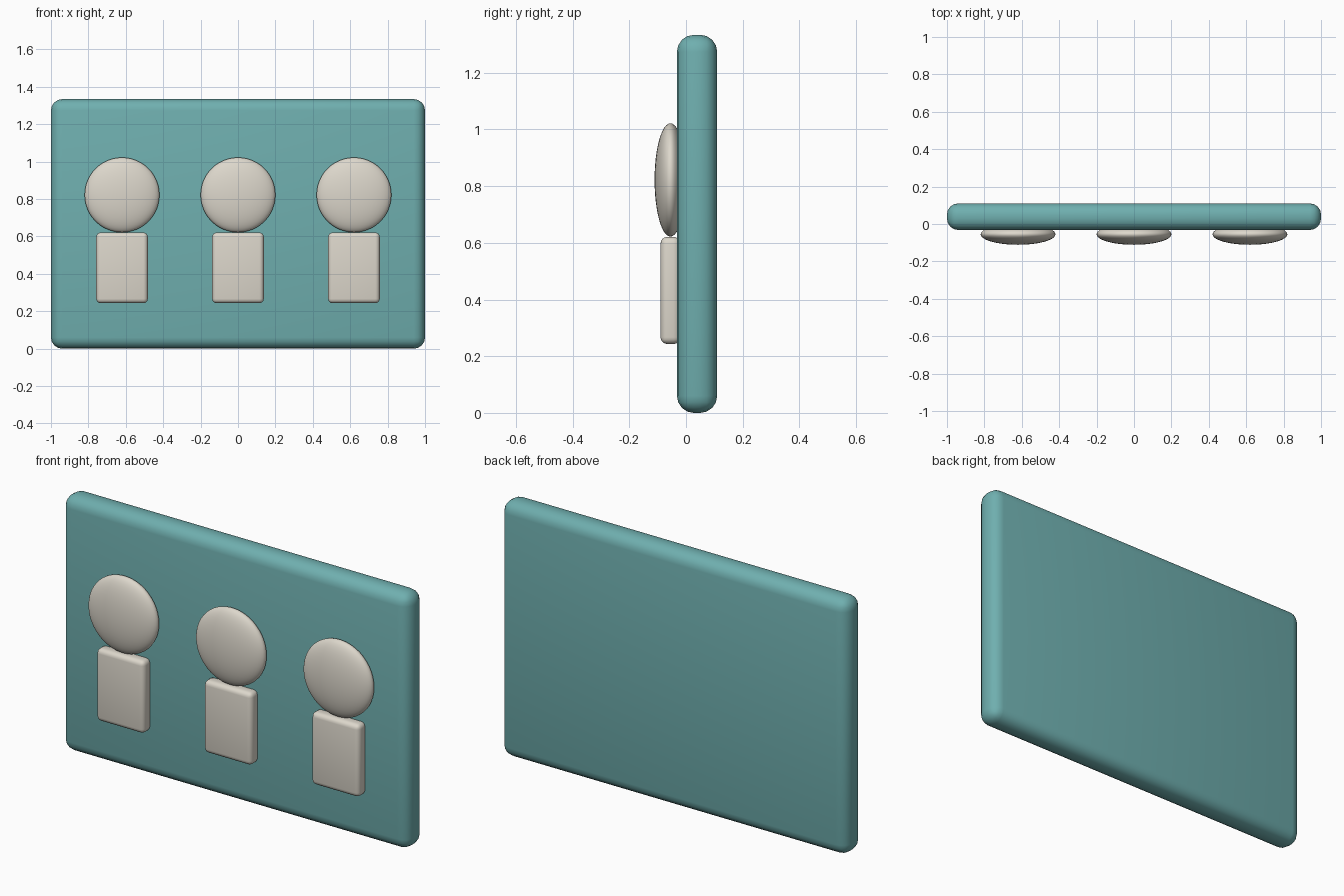
import bpy

if "Cube" in bpy.data.objects:
    bpy.data.objects.remove(bpy.data.objects["Cube"])


def smooth(obj):
    bpy.ops.object.select_all(action='DESELECT')
    obj.select_set(True)
    bpy.context.view_layer.objects.active = obj
    bpy.ops.object.shade_smooth_by_angle()


def material(name, color):
    mat = bpy.data.materials.new(name)
    mat.diffuse_color = color
    mat.use_nodes = True
    mat.node_tree.nodes["Principled BSDF"].inputs["Base Color"].default_value = mat.diffuse_color
    return mat


def rounded_box(name, center, size, radius, mat):
    bpy.ops.mesh.primitive_cube_add(size=1, location=center)
    obj = bpy.context.object
    obj.name = name
    obj.scale = size
    bpy.ops.object.transform_apply(location=False, rotation=False, scale=True)
    bevel = obj.modifiers.new("rounded_edges", 'BEVEL')
    bevel.width = radius
    bevel.segments = 4
    bpy.ops.object.modifier_apply(modifier=bevel.name)
    obj.data.materials.append(mat)
    smooth(obj)


def flat_ellipsoid(name, center, radii, mat):
    bpy.ops.mesh.primitive_uv_sphere_add(segments=48, ring_count=24, radius=1, location=center)
    obj = bpy.context.object
    obj.name = name
    obj.scale = radii
    bpy.ops.object.transform_apply(location=False, rotation=False, scale=True)
    obj.data.materials.append(mat)
    smooth(obj)


teal = material("teal", (0.16, 0.43, 0.43, 1))
cream = material("cream", (0.72, 0.68, 0.60, 1))

# Backing panel
rounded_box("panel", (0, 0.039, 0.667), (2, 0.142, 1.334), 0.06, teal)

# Three raised figures: domed head over a block body
for side, x in (("left", -0.62), ("middle", 0), ("right", 0.62)):
    flat_ellipsoid(side + "_head", (x, -0.055, 0.822), (0.2, 0.056, 0.2), cream)
    rounded_box(side + "_body", (x, -0.055, 0.432), (0.276, 0.07, 0.378), 0.024, cream)
